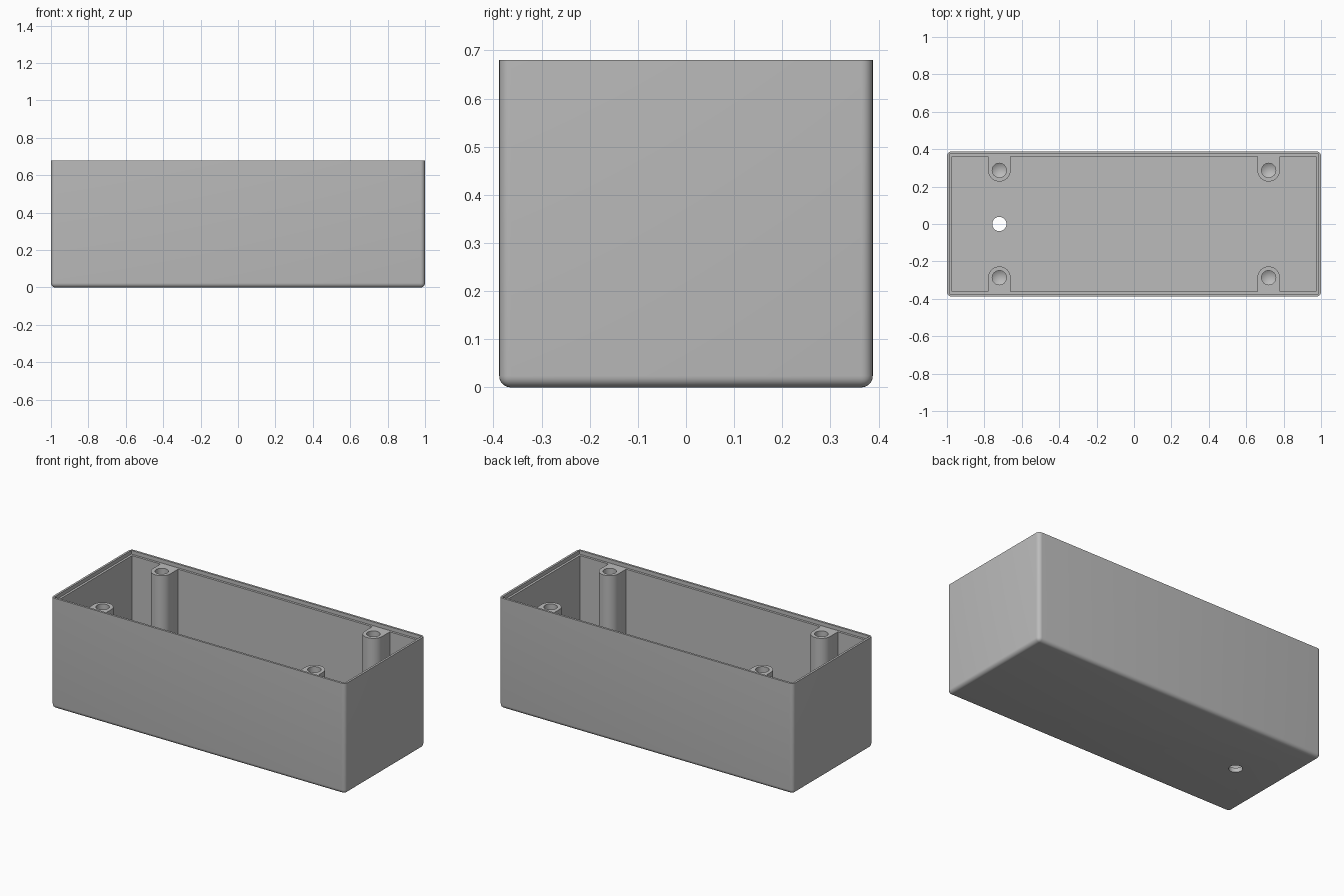
import bpy, bmesh, math
from mathutils import Matrix

if "Cube" in bpy.data.objects:
    bpy.data.objects.remove(bpy.data.objects["Cube"], do_unlink=True)

LENGTH, DEPTH, HEIGHT = 2.0, 0.776, 0.68
WALL, LIP, LEDGE_Z = 0.027, 0.013, 0.657
POST_X, POST_Y, POST_R, HOLE_R = 0.72, 0.287, 0.06, 0.038

grey = bpy.data.materials.new("plastic grey")
grey.use_nodes = True
grey.diffuse_color = (0.5, 0.5, 0.5, 1)
grey.node_tree.nodes["Principled BSDF"].inputs["Base Color"].default_value = (0.5, 0.5, 0.5, 1)


def finish(name, bm, helper=False):
    bmesh.ops.recalc_face_normals(bm, faces=bm.faces)
    mesh = bpy.data.meshes.new(name)
    bm.to_mesh(mesh)
    bm.free()
    mesh.materials.append(grey)
    obj = bpy.data.objects.new(name, mesh)
    bpy.context.collection.objects.link(obj)
    obj.hide_render = helper
    return obj


def block(name, size, z0, z1, radius=0, helper=False):
    """Box between two heights, with rounded sides and bottom if asked."""
    bm = bmesh.new()
    bmesh.ops.create_cube(bm, size=1, matrix=Matrix.Translation((0, 0, (z0 + z1) / 2))
                          @ Matrix.Diagonal((*size, z1 - z0, 1)))
    if radius:
        edges = [e for e in bm.edges if min(v.co.z for v in e.verts) < z0 + 0.001]
        bmesh.ops.bevel(bm, geom=edges, offset=radius, segments=6, profile=0.5, affect='EDGES')
    return finish(name, bm, helper)


def extrude_outline(bm, points, z0, z1):
    face = bm.faces.new([bm.verts.new((x, y, z0)) for x, y in points])
    top = bmesh.ops.extrude_face_region(bm, geom=[face])["geom"]
    bmesh.ops.translate(bm, verts=[v for v in top if isinstance(v, bmesh.types.BMVert)],
                        vec=(0, 0, z1 - z0))


def post(name, sx, sy):
    """Screw post with a round front, running back into the wall."""
    bm = bmesh.new()
    back = DEPTH / 2 - LIP - 0.004
    pts = [(POST_R, back)]
    for i in range(25):
        a = -math.pi * i / 24
        pts.append((POST_R * math.cos(a), POST_Y + POST_R * math.sin(a)))
    pts.append((-POST_R, back))
    extrude_outline(bm, [(sx * POST_X + x, sy * y) for x, y in pts], 0.015, LEDGE_Z)
    return finish(name, bm, True)


def drill(name, x, y, z0, z1, tip):
    """Round cutter ending in a cone of the given length."""
    bm = bmesh.new()
    ring = [(x + HOLE_R * math.cos(i * math.tau / 32), y + HOLE_R * math.sin(i * math.tau / 32))
            for i in range(32)]
    extrude_outline(bm, ring, z0, z1)
    if tip:
        bm.faces.ensure_lookup_table()
        bottom = [f for f in bm.faces if all(abs(v.co.z - z0) < 1e-5 for v in f.verts)]
        centre = bmesh.ops.poke(bm, faces=bottom)["verts"][0]
        centre.co.z -= tip
    return finish(name, bm, True)


def combine(target, tool, operation):
    mod = target.modifiers.new(tool.name, 'BOOLEAN')
    mod.operation, mod.solver, mod.object = operation, 'EXACT', tool
    bpy.context.view_layer.objects.active = target
    bpy.ops.object.modifier_apply(modifier=mod.name)
    bpy.data.objects.remove(tool, do_unlink=True)


# Outer shell, cavity and the recess for the lid
box = block("enclosure_box", (LENGTH, DEPTH), 0, HEIGHT, radius=0.024)
combine(box, block("cavity", (LENGTH - 2 * WALL, DEPTH - 2 * WALL), WALL, 1, helper=True), 'DIFFERENCE')
combine(box, block("lid_recess", (LENGTH - 2 * LIP, DEPTH - 2 * LIP), LEDGE_Z, 1, helper=True), 'DIFFERENCE')

# Four screw posts with blind holes
for sx in (-1, 1):
    for sy in (-1, 1):
        combine(box, post("screw_post", sx, sy), 'UNION')
        combine(box, drill("screw_hole", sx * POST_X, sy * POST_Y, 0.3, 1, 0.025), 'DIFFERENCE')

# Cable hole through the floor
combine(box, drill("cable_hole", -POST_X, 0, -0.1, 0.2, 0), 'DIFFERENCE')

# Smooth rounded surfaces, keep edges sharp
for o in bpy.context.selected_objects:
    o.select_set(False)
box.select_set(True)
bpy.context.view_layer.objects.active = box
bpy.ops.object.shade_smooth_by_angle(angle=math.radians(30))
